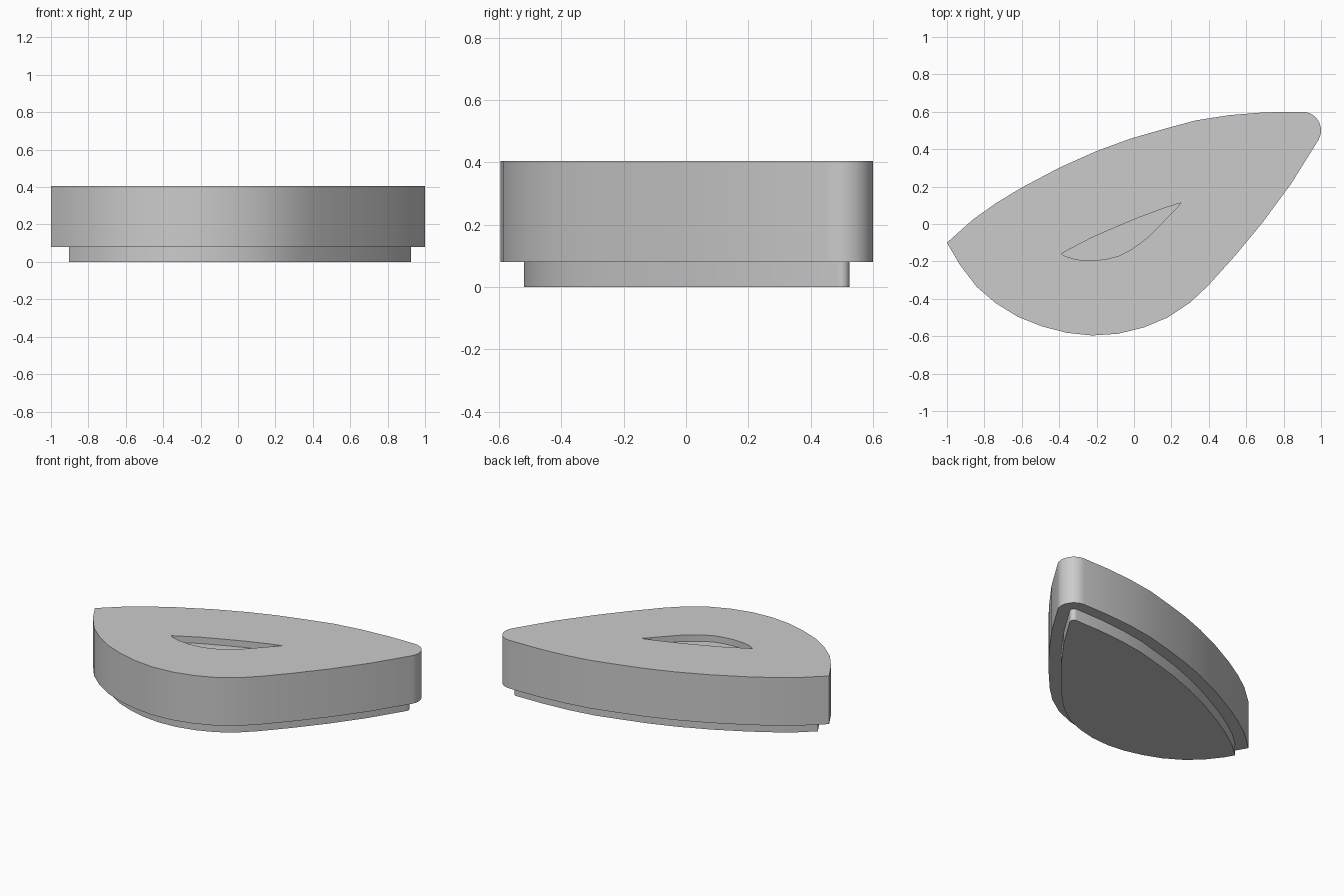
import bpy, bmesh, math
from mathutils import Vector

if "Cube" in bpy.data.objects:
    bpy.data.objects.remove(bpy.data.objects["Cube"])

# Leaf outline, counter-clockwise: belly, straight flank, rounded nose, back
belly = [(-1, -.1), (-.93, -.22), (-.84, -.337), (-.738, -.424), (-.62, -.497), (-.49, -.548),
         (-.358, -.582), (-.225, -.596), (-.086, -.587), (.053, -.553), (.18, -.5), (.3, -.42),
         (.396, -.33), (.54, -.17), (.685, .005), (.84, .215)]
nose = [(.9 + .1 * math.cos(math.radians(a)), .5 + .1 * math.sin(math.radians(a)))
        for a in range(-30, 91, 12)]
back = [(.7, .597), (.51, .582), (.33, .554), (.16, .508), (-.02, .456), (-.2, .39),
        (-.395, .303), (-.6, .195), (-.74, .11), (-.86, .025)]
outline = [Vector(p) for p in belly + nose + back]

# Recess outline on the top face
recess = [(-.388, -.158), (-.37, -.171), (-.31, -.19), (-.225, -.196), (-.15, -.188),
          (-.085, -.172), (-.02, -.14), (.03, -.105), (.08, -.066), (.14, -.005),
          (.255, .114), (.16, .084), (.03, .036), (-.1, -.018), (-.23, -.075)]


def inset(pts, d):
    """Mitred inward offset of a counter-clockwise loop."""
    out = []
    for i, p in enumerate(pts):
        a = (p - pts[i - 1]).normalized()
        b = (pts[(i + 1) % len(pts)] - p).normalized()
        n1, n2 = Vector((-a.y, a.x)), Vector((-b.y, b.x))
        out.append(p + (n1 + n2) * d / (1 + n1.dot(n2)))
    return out


def prism(name, pts, z0, z1):
    bm = bmesh.new()
    face = bm.faces.new([bm.verts.new((p[0], p[1], z0)) for p in pts])
    top = bmesh.ops.extrude_face_region(bm, geom=[face])['geom']
    bmesh.ops.translate(bm, vec=(0, 0, z1 - z0),
                        verts=[g for g in top if isinstance(g, bmesh.types.BMVert)])
    bmesh.ops.recalc_face_normals(bm, faces=bm.faces)
    me = bpy.data.meshes.new(name)
    bm.to_mesh(me)
    bm.free()
    ob = bpy.data.objects.new(name, me)
    bpy.context.collection.objects.link(ob)
    return ob


def smooth(ob):
    bpy.ops.object.select_all(action='DESELECT')
    ob.select_set(True)
    bpy.context.view_layer.objects.active = ob
    bpy.ops.object.shade_smooth_by_angle(angle=math.radians(30))


# Inset foot and main body
foot = prism("foot", inset(outline, .075), 0, .08)
body = prism("body", outline, .08, .405)

# Shallow recess cut into the top
cutter = prism("recess_cutter", recess, .362, .5)
cutter.hide_render = True
cutter.hide_viewport = True
cut = body.modifiers.new("recess", 'BOOLEAN')
cut.operation = 'DIFFERENCE'
cut.solver = 'EXACT'
cut.object = cutter
bpy.context.view_layer.objects.active = body
bpy.ops.object.modifier_apply(modifier=cut.name)
bpy.data.objects.remove(cutter)

smooth(foot)
smooth(body)
